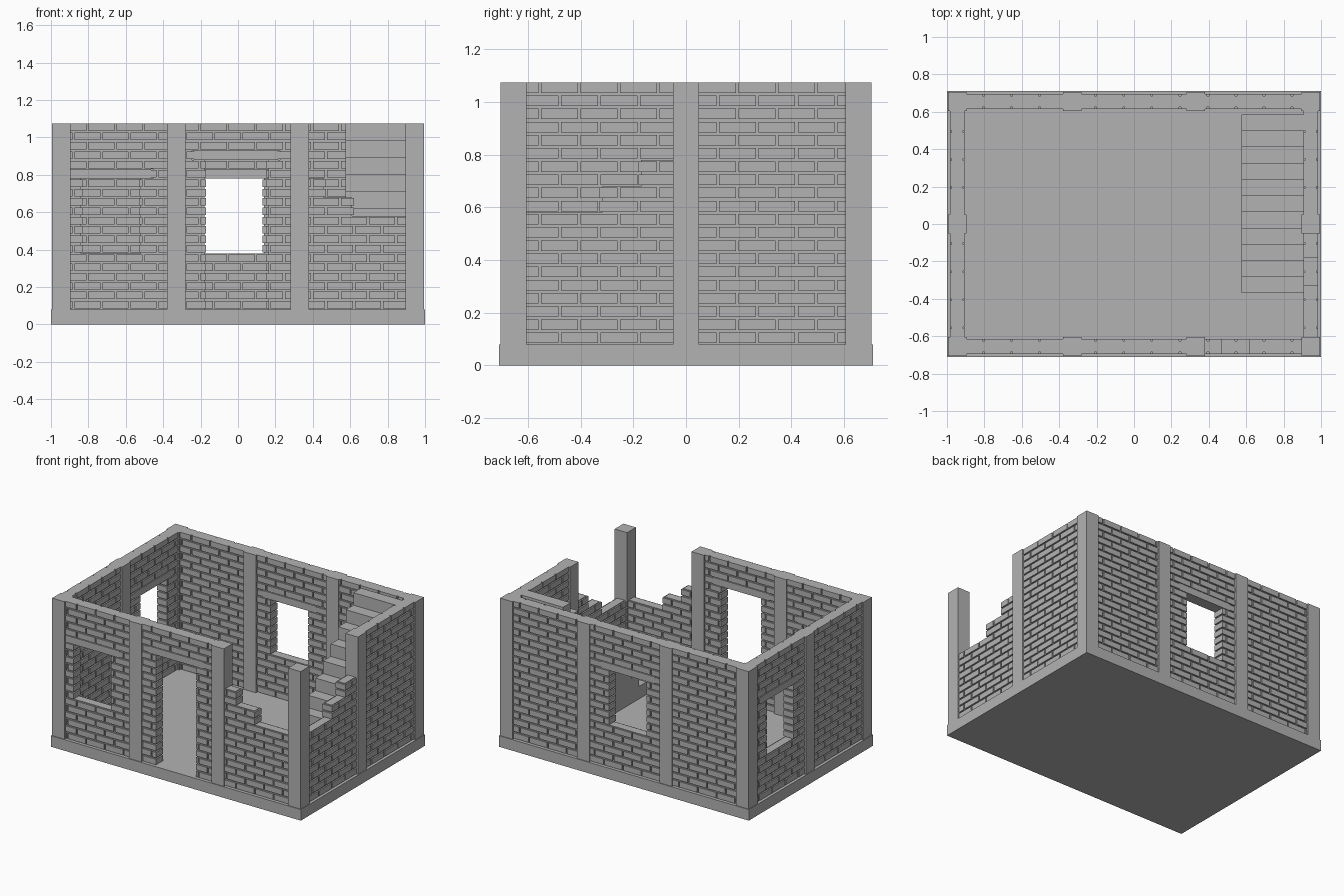
import bpy
import bmesh
import math

old = bpy.data.objects.get("Cube")
if old:
    bpy.data.objects.remove(old, do_unlink=True)

# One stone grey for everything
stone = bpy.data.materials.new("stone_grey")
stone.use_nodes = True
GREY = (0.45, 0.45, 0.45, 1)
stone.diffuse_color = GREY
stone.node_tree.nodes["Principled BSDF"].inputs["Base Color"].default_value = GREY

BASE, TOP, ROW, BRICK, GAP = 0.08, 1.075, 0.05, 0.15, 0.005
PX, PY = 0.945, 0.655        # wall centre lines
BRICK_HALF, CORE_HALF = 0.04, 0.03


def add_box(bm, x0, x1, y0, y1, z0, z1):
    low = [bm.verts.new((x, y, z0)) for x, y in ((x0, y0), (x1, y0), (x1, y1), (x0, y1))]
    high = [bm.verts.new((v.co.x, v.co.y, z1)) for v in low]
    bm.faces.new(low[::-1])
    bm.faces.new(high)
    for i in range(4):
        j = (i + 1) % 4
        bm.faces.new((low[i], low[j], high[j], high[i]))


def finish(name, bm):
    mesh = bpy.data.meshes.new(name)
    bm.to_mesh(mesh)
    bm.free()
    mesh.materials.append(stone)
    obj = bpy.data.objects.new(name, mesh)
    bpy.context.collection.objects.link(obj)
    return obj


def box(name, *bounds):
    bm = bmesh.new()
    add_box(bm, *bounds)
    return finish(name, bm)


def cut_spans(spans, a, b):
    """Remove the stretch a..b from a list of (start, end) spans."""
    result = []
    for s, e in spans:
        result += [p for p in ((s, min(e, a)), (max(s, b), e)) if p[1] - p[0] > 0.012]
    return result


def wall(name, along_x, centre, half_length, origin, openings=(), broken=()):
    """Brick courses over a recessed mortar core; openings get a lintel."""
    bm = bmesh.new()

    def piece(a, b, half, z0, z1):
        if b - a < 0.004:
            return
        if along_x:
            add_box(bm, a, b, centre - half, centre + half, z0, z1)
        else:
            add_box(bm, centre - half, centre + half, a, b, z0, z1)

    holes = list(openings) + list(broken)
    for a, b, z0, z1 in openings:
        lintel = (a - 0.065, b + 0.065, z1, z1 + ROW)
        holes.append(lintel)
        piece(lintel[0], lintel[1], BRICK_HALF, lintel[2], lintel[3])

    for row in range(20):
        z = BASE + row * ROW
        spans = [(-half_length, half_length)]
        for a, b, z0, z1 in holes:
            if z0 < z + ROW / 2 < z1:
                spans = cut_spans(spans, a, b)
        shift = origin + (row % 2) * BRICK / 2
        for s, e in spans:
            piece(s + 0.01, e - 0.01, CORE_HALF, z, min(z + ROW, TOP))
            start = s
            joint = shift + math.ceil((s - shift) / BRICK + 0.01) * BRICK
            while joint < e - 0.01:
                piece(start, joint - GAP, BRICK_HALF, z + GAP, z + ROW - GAP)
                start = joint + GAP
                joint += BRICK
            piece(start, e, BRICK_HALF, z + GAP, z + ROW - GAP)
    return finish(name, bm)


# Floor slab
box("floor_slab", -1, 1, -0.71, 0.71, 0, BASE)

# Square pillars along the four sides
columns = [(x, y) for y in (-PY, PY) for x in (-PX, -0.33, 0.33, PX)]
columns += [(-PX, 0), (PX, 0)]
for i, (x, y) in enumerate(columns):
    box(f"pillar_{i + 1}", x - 0.05, x + 0.05, y - 0.05, y + 0.05, BASE, TOP)

# Front wall: window, doorway and a broken corner
wall("front_wall", True, -PY, 0.91, 0.47,
     openings=[(-0.83, -0.53, 0.38, 0.78), (-0.17, 0.15, BASE, 0.88)],
     broken=[(0.62, 1, 0.58, 2), (0.47, 1, 0.68, 2), (0.33, 1, 0.78, 2)])

# Back wall with its window
wall("back_wall", True, PY, 0.91, 0.47, openings=[(-0.17, 0.13, 0.38, 0.78)])

# Side wall with a window
wall("right_wall", False, -PX, 0.62, -0.33, openings=[(0.18, 0.48, 0.38, 0.78)])

# Side wall broken down towards the front
wall("left_wall", False, PX, 0.62, -0.33,
     broken=[(-1, -0.33, 0.58, 2), (-1, -0.18, 0.68, 2), (-1, 0, 0.78, 2)])

# Solid staircase: one stepped profile extruded sideways
STEPS, Y0, Y1 = 11, -0.37, 0.585
run, rise = (Y1 - Y0) / STEPS, (TOP - BASE) / STEPS
profile = [(Y0, BASE)]
for i in range(STEPS):
    profile += [(Y0 + i * run, BASE + (i + 1) * rise), (Y0 + (i + 1) * run, BASE + (i + 1) * rise)]
profile.append((Y1, BASE))
bm = bmesh.new()
side = bm.faces.new([bm.verts.new((0.575, y, z)) for y, z in profile])
extruded = bmesh.ops.extrude_face_region(bm, geom=[side], use_keep_orig=True)
for v in extruded["geom"]:
    if isinstance(v, bmesh.types.BMVert):
        v.co.x = 0.908
bmesh.ops.recalc_face_normals(bm, faces=bm.faces)
finish("staircase", bm)
